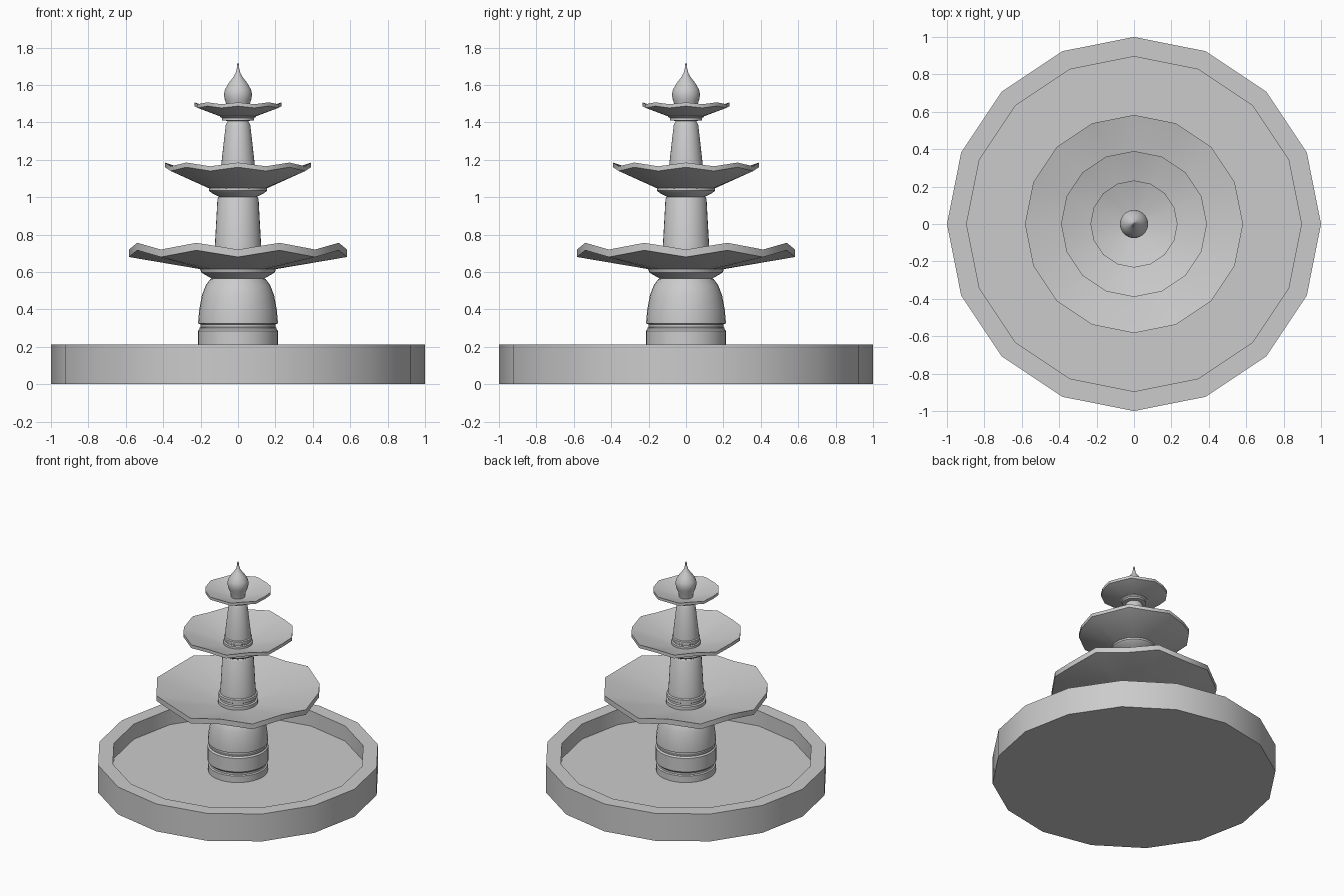
import bpy, bmesh, math

stone = bpy.data.materials.new("grey_stone")
stone.diffuse_color = (0.6, 0.6, 0.6, 1)


def lathe(name, profile, sides, angle=30):
    """Revolve (radius, z, wave) points; wave lifts every other spoke up and the rest down."""
    bm = bmesh.new()
    rings = []
    for p in profile:
        r, z = p[0], p[1]
        wave = p[2] if len(p) > 2 else 0
        ring = []
        for i in range(sides):
            a = 2 * math.pi * i / sides
            ring.append(bm.verts.new((r * math.cos(a), r * math.sin(a),
                                      z + (wave if i % 2 else -wave))))
        rings.append(ring)
    for low, high in zip(rings, rings[1:]):
        for i in range(sides):
            j = (i + 1) % sides
            bm.faces.new((low[i], low[j], high[j], high[i]))
    bmesh.ops.remove_doubles(bm, verts=bm.verts, dist=1e-5)
    bmesh.ops.recalc_face_normals(bm, faces=bm.faces)
    mesh = bpy.data.meshes.new(name)
    bm.to_mesh(mesh)
    bm.free()
    mesh.materials.append(stone)
    ob = bpy.data.objects.new(name, mesh)
    bpy.context.collection.objects.link(ob)
    bpy.ops.object.select_all(action='DESELECT')
    ob.select_set(True)
    bpy.context.view_layer.objects.active = ob
    bpy.ops.object.shade_smooth_by_angle(angle=math.radians(angle))
    return ob


# Ground basin with a raised wall
lathe("basin", [(0, 0), (1, 0), (1, 0.213), (0.895, 0.213), (0.895, 0.095), (0, 0.095)], 16)

# Pedestal with grooves, rounded body and flared neck under the lowest bowl
lathe("pedestal", [(0, 0.09), (0.21, 0.09), (0.21, 0.145), (0.2, 0.15), (0.2, 0.165),
                   (0.215, 0.18), (0.215, 0.285), (0.205, 0.295), (0.205, 0.302),
                   (0.2, 0.305), (0.2, 0.32), (0.213, 0.325), (0.213, 0.335),
                   (0.207, 0.4), (0.193, 0.475), (0.172, 0.53), (0.148, 0.562),
                   (0.14, 0.565), (0.185, 0.59), (0.197, 0.598), (0.205, 0.622),
                   (0, 0.622)], 32)


# Scalloped bowls: rim radius, top, bottom, wave, foot radius and z, inside radius and z
def bowl(name, r, top, bottom, wave, foot_r, foot_z, in_r, in_z):
    lathe(name, [(0, foot_z), (foot_r, foot_z), (r, bottom, wave), (r, top, wave),
                 (in_r, in_z), (0, in_z)], 16)


bowl("lower_bowl", 0.583, 0.738, 0.698, 0.018, 0.2, 0.615, 0.13, 0.622)
bowl("middle_bowl", 0.39, 1.175, 1.15, -0.01, 0.15, 1.045, 0.1, 1.082)
bowl("upper_bowl", 0.233, 1.502, 1.482, -0.005, 0.098, 1.433, 0.05, 1.445)

# Lower column: ringed foot, tapered shaft, flared cap
lathe("lower_column", [(0, 0.61), (0.14, 0.61), (0.14, 0.65), (0.128, 0.655), (0.128, 0.67),
                       (0.137, 0.675), (0.137, 0.7), (0.127, 0.705), (0.127, 0.72),
                       (0.124, 0.735), (0.11, 0.99), (0.104, 1.0), (0.1, 1.002),
                       (0.14, 1.022), (0.15, 1.03), (0.156, 1.035), (0.156, 1.052),
                       (0, 1.055)], 32)

# Upper column
lathe("upper_column", [(0, 1.07), (0.103, 1.07), (0.103, 1.1), (0.094, 1.105), (0.094, 1.113),
                       (0.1, 1.117), (0.1, 1.135), (0.092, 1.14), (0.09, 1.17),
                       (0.066, 1.385), (0.058, 1.402), (0.055, 1.408), (0.085, 1.41),
                       (0.085, 1.422), (0.097, 1.43), (0.097, 1.438), (0, 1.44)], 32)

# Flame-shaped finial
lathe("finial", [(0, 1.43), (0.046, 1.43), (0.055, 1.48), (0.07, 1.518), (0.075, 1.548),
                 (0.07, 1.575), (0.05, 1.61), (0.03, 1.635), (0.014, 1.66),
                 (0.006, 1.69), (0.005, 1.713), (0, 1.715)], 32, 40)
